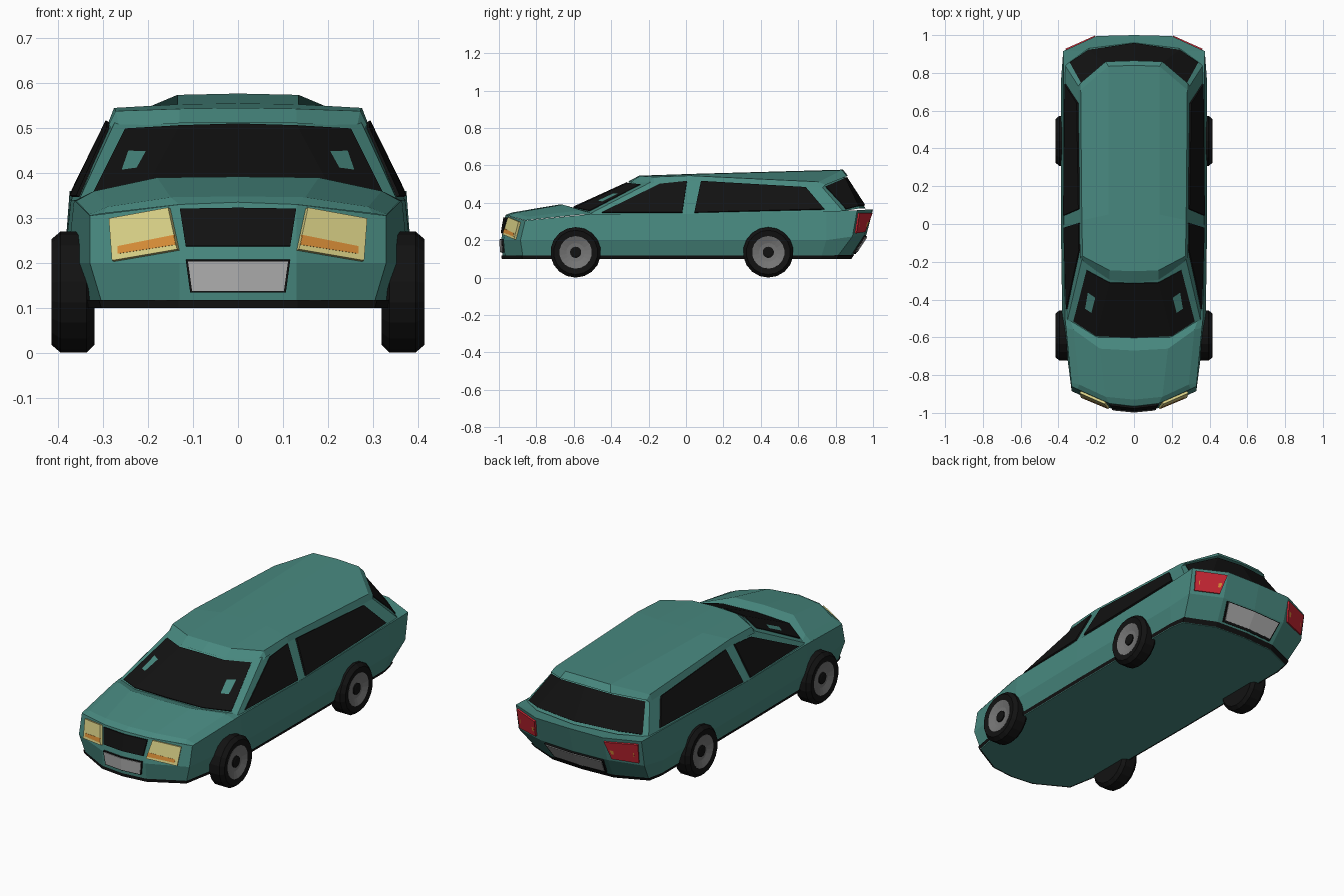
import bpy, bmesh, math
from mathutils import Vector
from mathutils.bvhtree import BVHTree

if "Cube" in bpy.data.objects:
    bpy.data.objects.remove(bpy.data.objects["Cube"])


def material(name, rgb):
    m = bpy.data.materials.new(name)
    m.diffuse_color = (*rgb, 1)
    m.use_nodes = True
    m.node_tree.nodes["Principled BSDF"].inputs["Base Color"].default_value = m.diffuse_color
    return m


TEAL = material("teal_paint", (0.065, 0.25, 0.215))
BLACK = material("black", (0.006, 0.006, 0.006))
GREY = material("rim_grey", (0.18, 0.18, 0.18))
PLATE = material("plate_grey", (0.45, 0.45, 0.45))
YELLOW = material("lamp_yellow", (0.72, 0.66, 0.25))
ORANGE = material("lamp_orange", (0.72, 0.28, 0.04))
RED = material("lamp_red", (0.6, 0.02, 0.035))


def make_object(name, verts, faces, mat):
    me = bpy.data.meshes.new(name)
    me.from_pydata([tuple(v) for v in verts], [], faces)
    bm = bmesh.new()
    bm.from_mesh(me)
    bmesh.ops.remove_doubles(bm, verts=bm.verts, dist=1e-5)
    bmesh.ops.recalc_face_normals(bm, faces=bm.faces)
    bm.to_mesh(me)
    bm.free()
    me.materials.append(mat)
    ob = bpy.data.objects.new(name, me)
    bpy.context.collection.objects.link(ob)
    return ob


def loft(name, rows, mat):
    """Skin the right half between rows of points and mirror it across x."""
    n = len(rows[0])
    verts = [Vector(p) for r in rows for p in r]
    faces = [(i * n + j, i * n + j + 1, (i + 1) * n + j + 1, (i + 1) * n + j)
             for i in range(len(rows) - 1) for j in range(n - 1)]
    ob = make_object(name, verts, faces, mat)
    ob.modifiers.new("mirror", 'MIRROR').use_clip = True
    return ob, BVHTree.FromPolygons(verts, faces)


def panel(name, tree, axis, rows, mat, lift=0.004, thick=0.01):
    """Project a flat outline onto a body surface and give it thickness."""
    d = Vector({'front': (0, 1, 0), 'back': (0, -1, 0), 'side': (-1, 0, 0)}[axis])
    out = []
    for row in rows:
        pts = []
        for a, z in row:
            start = Vector((0, a, z)) if axis == 'side' else Vector((max(a, 0.001), 0, z))
            hit = tree.ray_cast(start - d * 2, d)[0] - d * lift
            if axis != 'side':
                hit.x = a
            pts.append(hit)
        out.append(pts)
    ob, _ = loft(name, out, mat)
    s = ob.modifiers.new("thickness", 'SOLIDIFY')
    s.thickness, s.offset = thick, 0


# Lower body: plan outlines at the floor, the waist and the shoulder
floor = [(0, -.98, .1), (.13, -.965, .1), (.30, -.87, .1), (.35, -.6, .1), (.355, 0, .1),
         (.355, .72, .1), (.34, .80, .1), (.18, .87, .1), (0, .88, .1)]
waist = [(0, -.988, .2), (.13, -.975, .2), (.33, -.885, .2), (.38, -.5, .2), (.387, 0, .2),
         (.387, .75, .2), (.375, .89, .22), (.2, .955, .23), (0, .965, .23)]
shoulder = [(0, -.965, .335), (.13, -.95, .33), (.33, -.86, .305), (.365, -.5, .34),
            (.372, 0, .34), (.372, .75, .355), (.375, .915, .36), (.2, .995, .365), (0, 1, .365)]
flat = lambda row: [(0, y, z) for x, y, z in row]
_, body = loft("lower_body", [flat(floor), floor, waist, shoulder, flat(shoulder)], TEAL)

# Black trim along the bottom edge
low = [(x * 1.015, y * 1.005, .1) for x, y, z in floor]
high = [Vector(a).lerp(Vector(b), .17) for a, b in zip(floor, waist)]
high = [(v.x * 1.015, v.y * 1.005, v.z) for v in high]
loft("sill_trim", [low, high], BLACK)

# Hood, rows from nose to windshield
loft("hood", [
    [(0, -.965, .335), (.13, -.95, .33), (.30, -.875, .31), (.33, -.86, .305)],
    [(0, -.93, .348), (.15, -.915, .346), (.29, -.85, .325), (.332, -.84, .308)],
    [(0, -.67, .392), (.18, -.66, .39), (.32, -.56, .36), (.36, -.55, .338)],
    [(0, -.6, .372), (.19, -.6, .37), (.34, -.5, .345), (.365, -.5, .338)]], TEAL)

# Cabin walls
_, cabin = loft("cabin", [
    [(0, -.63, .36), (.2, -.62, .36), (.355, -.52, .338), (.372, 0, .338),
     (.365, .84, .355), (.24, .93, .37), (0, .96, .37)],
    [(0, -.29, .515), (.13, -.28, .513), (.275, -.185, .512), (.278, 0, .532),
     (.288, .72, .492), (.15, .84, .537), (0, .85, .54)]], TEAL)

# Roof with front and rear lips and side flanges
loft("roof", [
    [(0, -.31, .513), (.13, -.295, .511), (.265, -.205, .503), (.283, -.19, .498)],
    [(0, -.25, .545), (.13, -.245, .543), (.272, -.17, .538), (.287, -.17, .508)],
    [(0, .05, .555), (.135, .05, .553), (.276, .02, .545), (.287, .02, .517)],
    [(0, .84, .577), (.135, .835, .574), (.282, .71, .512), (.294, .71, .482)],
    [(0, .865, .545), (.15, .86, .542), (.285, .745, .495), (.294, .73, .48)]], TEAL)

# Glass
panel("windshield", cabin, 'front', [[(0, .506), (.13, .502), (.25, .495)],
                                     [(0, .375), (.2, .372), (.32, .355)]], BLACK)
panel("rear_window", cabin, 'back', [[(0, .535), (.15, .53), (.278, .485)],
                                     [(0, .385), (.24, .382), (.338, .365)]], BLACK)
panel("front_side_window", cabin, 'side', [[(-.14, .5), (.005, .515)],
                                           [(-.45, .348), (-.02, .348)]], BLACK)
panel("rear_side_window", cabin, 'side', [[(.08, .515), (.64, .482)],
                                          [(.045, .348), (.74, .365)]], BLACK)

# Front lamps, grille and plate
panel("headlight", body, 'front', [[(.153, .322), (.285, .298)],
                                   [(.133, .229), (.278, .204)]], YELLOW, .006, .014)
panel("front_indicator", body, 'front', [[(.142, .262), (.267, .237)],
                                         [(.138, .240), (.267, .220)]], ORANGE, .012, .006)
panel("grille", body, 'front', [[(0, .322), (.129, .32)], [(0, .237), (.116, .237)]], BLACK)
panel("front_plate_frame", body, 'front', [[(0, .207), (.116, .207)],
                                           [(0, .134), (.106, .134)]], BLACK)
panel("front_plate", body, 'front', [[(0, .203), (.111, .203)],
                                     [(0, .138), (.102, .138)]], PLATE, .008, .006)

# Rear lamps and plate
panel("taillight", body, 'back', [[(.205, .345), (.36, .345)],
                                  [(.225, .245), (.355, .238)]], RED, .005, .012)
panel("rear_indicator", body, 'back', [[(.225, .298), (.34, .295)],
                                       [(.23, .275), (.338, .272)]], ORANGE, .01, .006)
panel("rear_plate_frame", body, 'back', [[(0, .222), (.175, .222)],
                                         [(0, .13), (.155, .13)]], BLACK)
panel("rear_plate", body, 'back', [[(0, .216), (.167, .216)],
                                   [(0, .138), (.149, .138)]], PLATE, .010, .006)


# Wheels turned from (x, radius) profiles
def lathe(name, profile, side, y, mat, n=18):
    verts = [(side * x, y + r * math.sin(t), .135 + r * math.cos(t))
             for x, r in profile for t in [2 * math.pi * k / n for k in range(n)]]
    faces = [(i * n + k, i * n + (k + 1) % n, (i + 1) * n + (k + 1) % n, (i + 1) * n + k)
             for i in range(len(profile) - 1) for k in range(n)]
    faces.append(tuple(range((len(profile) - 1) * n, len(profile) * n)))
    make_object(name, verts, faces, mat)


for side, s in ((1, "right"), (-1, "left")):
    for y, e in ((-.59, "front"), (.44, "rear")):
        lathe(f"{e}_{s}_tyre", [(.32, .02), (.32, .118), (.337, .135), (.395, .135),
                                (.415, .118), (.410, .087), (.39, .08)], side, y, BLACK)
        lathe(f"{e}_{s}_rim", [(.38, .088), (.411, .087), (.400, .05), (.398, .03)], side, y, GREY)
        lathe(f"{e}_{s}_hub", [(.39, .03), (.404, .03), (.407, .02)], side, y, BLACK)
